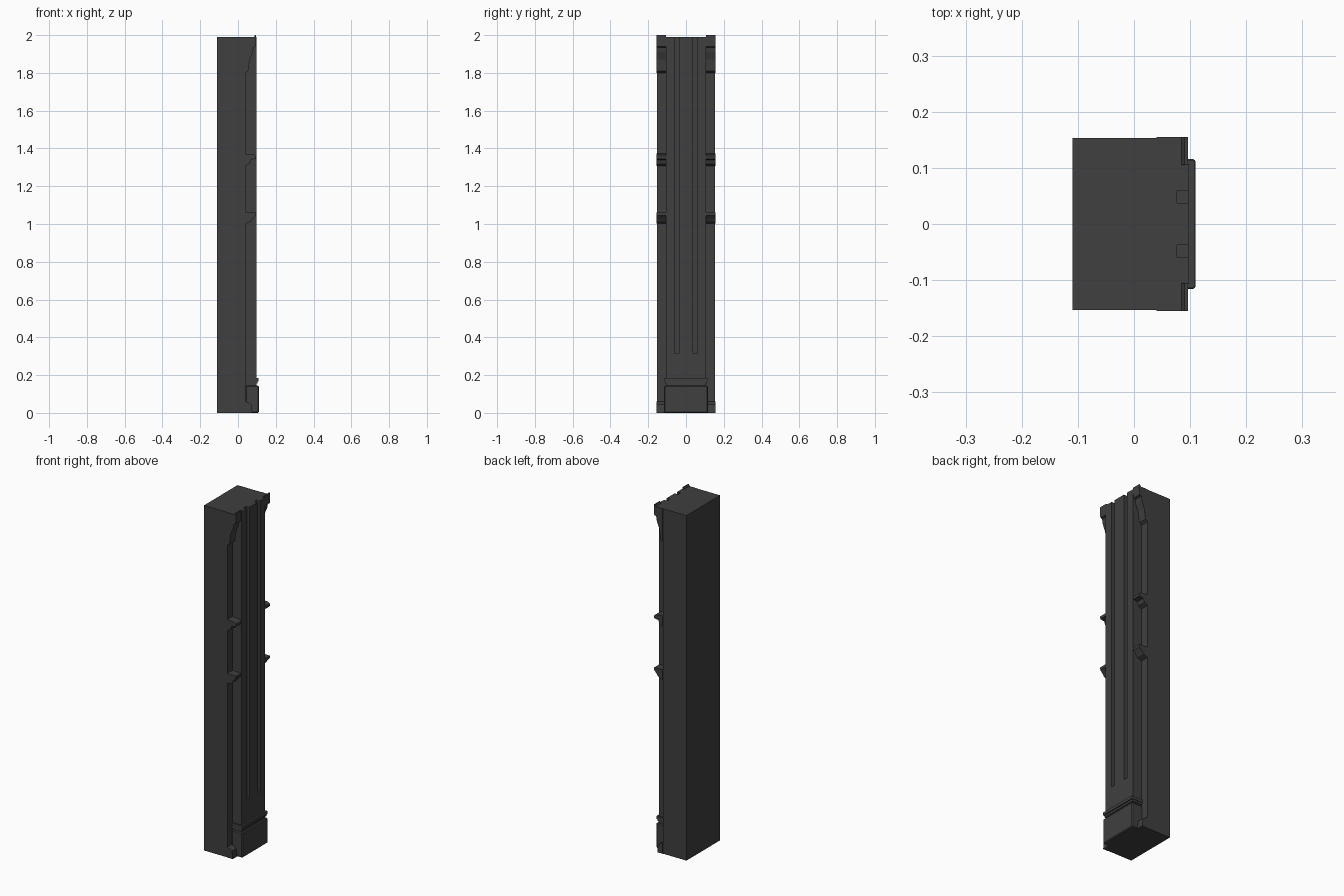
import bpy, bmesh
from mathutils import Vector

old = bpy.data.objects.get("Cube")
if old:
    bpy.data.objects.remove(old, do_unlink=True)

stone = bpy.data.materials.new("dark grey stone")
stone.use_nodes = True
colour = (0.05, 0.05, 0.05, 1)
stone.diffuse_color = colour
stone.node_tree.nodes["Principled BSDF"].inputs["Base Color"].default_value = colour


def prism(name, points, axis, low, high):
    """Extrude an outline: (x, y) points along z, or (x, z) points along y."""
    bm = bmesh.new()
    place = (lambda a, b: (a, b, low)) if axis == "z" else (lambda a, b: (a, low, b))
    face = bm.faces.new([bm.verts.new(place(a, b)) for a, b in points])
    step = Vector((0, 0, high - low)) if axis == "z" else Vector((0, high - low, 0))
    new = bmesh.ops.extrude_face_region(bm, geom=[face])["geom"]
    bmesh.ops.translate(bm, vec=step, verts=[v for v in new if isinstance(v, bmesh.types.BMVert)])
    bmesh.ops.recalc_face_normals(bm, faces=bm.faces)
    mesh = bpy.data.meshes.new(name)
    bm.to_mesh(mesh)
    bm.free()
    mesh.materials.append(stone)
    obj = bpy.data.objects.new(name, mesh)
    bpy.context.collection.objects.link(obj)
    return obj


def rect(x0, x1, half):
    return [(x0, -half), (x1, -half), (x1, half), (x0, half)]


BACK, WALL, FACE, TOP = -0.11, 0.04, 0.098, 1.99

# Rear block
prism("rear_block", rect(BACK, WALL, 0.153), "z", 0, TOP)

# Pilaster with two flutes that stop above the base
prism("pilaster_foot", rect(WALL, FACE, 0.107), "z", 0, 0.315)
half = [(FACE, 0.037), (0.077, 0.037), (0.077, 0.06), (FACE, 0.06), (FACE, 0.107), (WALL, 0.107)]
fluted = half + [(x, -y) for x, y in reversed(half)]
prism("fluted_pilaster", fluted, "z", 0.315, TOP)

# Plinth with a bevelled top, and the double band above it
plinth = prism("plinth", rect(WALL, 0.11, 0.116), "z", 0, 0.145)
bevel = plinth.modifiers.new("bevel", "BEVEL")
bevel.width = 0.005
bevel.segments = 1
prism("lower_band", rect(WALL, 0.103, 0.111), "z", 0.155, 0.167)
prism("upper_band", rect(WALL, 0.109, 0.114), "z", 0.167, 0.184)

# Side mouldings in the recesses, as (x, z) outlines
mouldings = {
    "top_bracket": [(WALL, TOP), (0.085, TOP), (0.09, 2.0), (0.096, 2.0), (0.094, 1.94), (0.082, 1.935),
                    (0.078, 1.91), (0.062, 1.87), (0.054, 1.81), (WALL, 1.80)],
    "upper_ledge": [(WALL, 1.372), (0.085, 1.368), (0.095, 1.36), (0.094, 1.345),
                    (0.068, 1.34), (0.06, 1.318), (WALL, 1.308)],
    "lower_ledge": [(WALL, 1.062), (0.095, 1.06), (0.094, 1.045), (0.08, 1.03),
                    (0.068, 1.013), (WALL, 1.002)],
    "foot_block": [(WALL, 0.06), (0.055, 0.055), (0.07, 0.045), (0.075, 0.0), (WALL, 0.0)],
}
for name, outline in mouldings.items():
    for side, sign in (("left", 1), ("right", -1)):
        prism(f"{name}_{side}", outline, "y", sign * 0.105, sign * 0.155)
